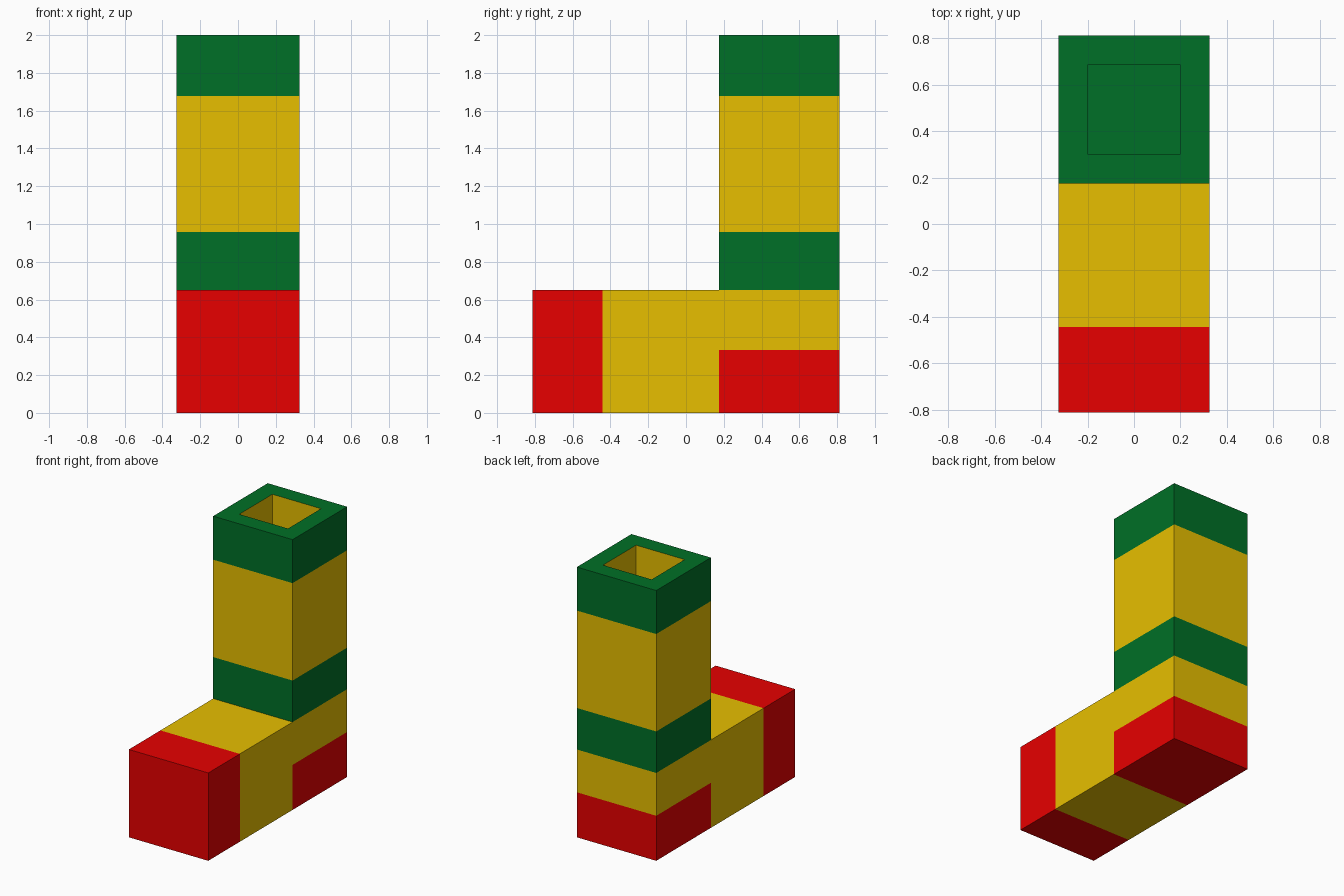
import bpy
import bmesh

if "Cube" in bpy.data.objects:
    bpy.data.objects.remove(bpy.data.objects["Cube"], do_unlink=True)

HALF_WIDTH, LENGTH = 0.325, 0.812
SHIN_Y, TOE_Y = 0.174, -0.443
HEEL_Z, FOOT_Z, ANKLE_Z, CUFF_Z, TOP_Z = 0.333, 0.65, 0.957, 1.678, 2.0
RED, YELLOW, GREEN = range(3)


def make_material(name, rgb):
    mat = bpy.data.materials.new(name)
    mat.use_nodes = True
    mat.diffuse_color = (*rgb, 1)
    mat.node_tree.nodes["Principled BSDF"].inputs["Base Color"].default_value = (*rgb, 1)
    return mat


def band_colour(y, z):
    if z > FOOT_Z + 0.01:
        return YELLOW if ANKLE_Z < z < CUFF_Z else GREEN
    is_heel = y > SHIN_Y and z < HEEL_Z
    return RED if y < TOE_Y or is_heel else YELLOW


# Boot: L-shaped side profile extruded across the width
bm = bmesh.new()
profile = [(-LENGTH, 0), (LENGTH, 0), (LENGTH, TOP_Z),
           (SHIN_Y, TOP_Z), (SHIN_Y, FOOT_Z), (-LENGTH, FOOT_Z)]
side = bm.faces.new([bm.verts.new((-HALF_WIDTH, y, z)) for y, z in profile])
extruded = bmesh.ops.extrude_face_region(bm, geom=[side])["geom"]
bmesh.ops.translate(bm, vec=(2 * HALF_WIDTH, 0, 0),
                    verts=[v for v in extruded if isinstance(v, bmesh.types.BMVert)])

# Cut the surface along the colour borders
cuts = [((0, 0, z), (0, 0, 1)) for z in (FOOT_Z, HEEL_Z, ANKLE_Z, CUFF_Z)]
cuts += [((0, y, 0), (0, 1, 0)) for y in (SHIN_Y, TOE_Y)]
for point, normal in cuts:
    bmesh.ops.bisect_plane(bm, geom=bm.verts[:] + bm.edges[:] + bm.faces[:],
                           dist=0.0001, plane_co=point, plane_no=normal)
bmesh.ops.recalc_face_normals(bm, faces=bm.faces[:])

for face in bm.faces:
    centre = face.calc_center_median()
    face.material_index = band_colour(centre.y, centre.z)

# Leg opening: inset the top, then sink it with yellow lining
top = max(bm.faces, key=lambda f: f.calc_center_median().z)
bmesh.ops.inset_region(bm, faces=[top], thickness=0.126, use_even_offset=True)
lining = bmesh.ops.inset_region(bm, faces=[top], thickness=0)["faces"]
for face in lining:
    face.material_index = YELLOW
bmesh.ops.translate(bm, vec=(0, 0, ANKLE_Z - TOP_Z), verts=top.verts[:])
bmesh.ops.recalc_face_normals(bm, faces=bm.faces[:])

mesh = bpy.data.meshes.new("boot")
bm.to_mesh(mesh)
bm.free()
for name, rgb in (("red", (0.8, 0, 0)),
                  ("yellow", (0.8, 0.52, 0)),
                  ("green", (0, 0.16, 0.02))):
    mesh.materials.append(make_material(name, rgb))
boot = bpy.data.objects.new("boot", mesh)
bpy.context.collection.objects.link(boot)
